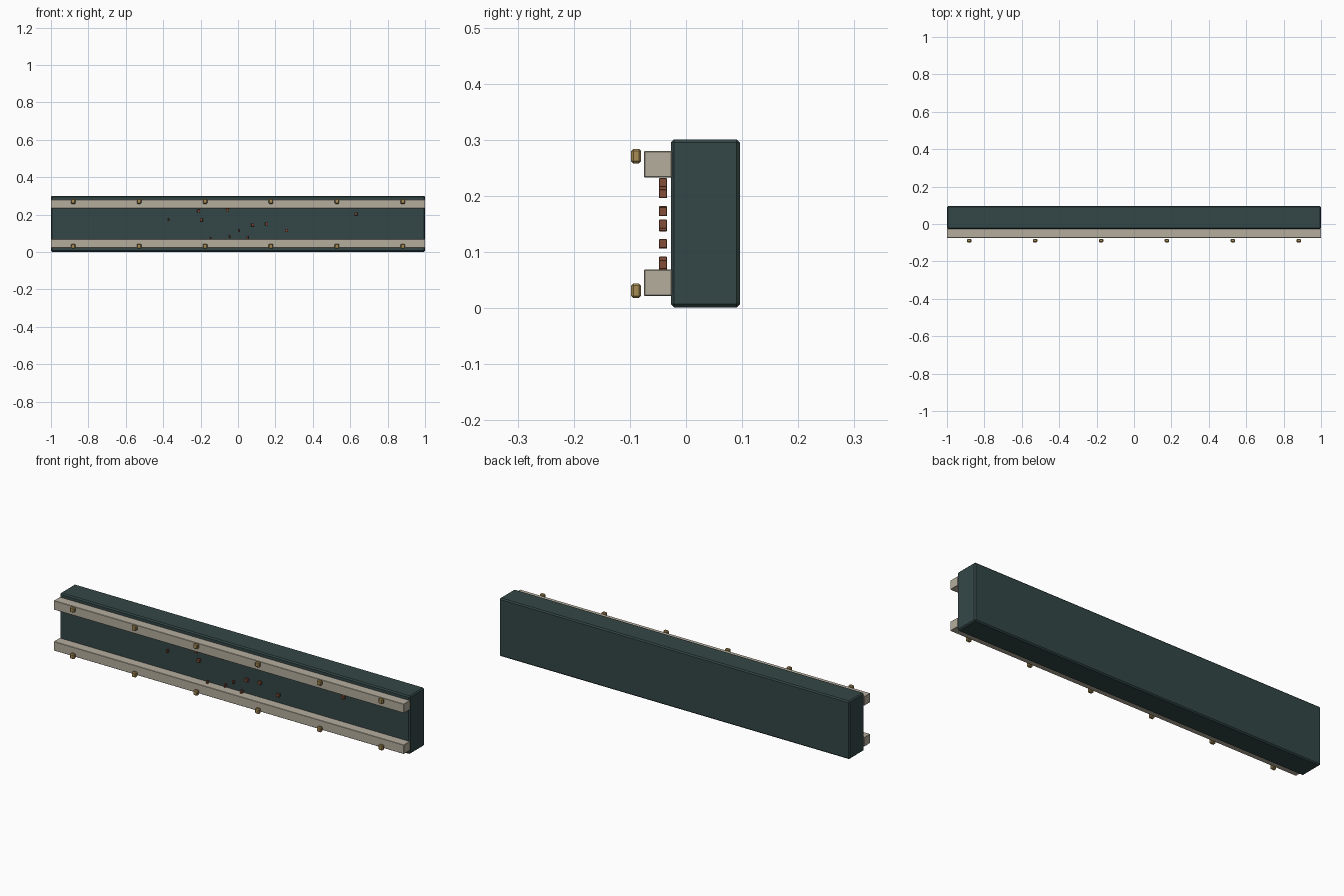
import bpy
import bmesh

if "Cube" in bpy.data.objects:
    bpy.data.objects.remove(bpy.data.objects["Cube"])


def material(name, rgb):
    m = bpy.data.materials.new(name)
    m.diffuse_color = (*rgb, 1)
    m.use_nodes = True
    m.node_tree.nodes["Principled BSDF"].inputs["Base Color"].default_value = m.diffuse_color
    return m


TEAL = material("dark_teal", (0.034, 0.062, 0.062))
CREAM = material("weathered_cream", (0.46, 0.42, 0.34))
BRASS = material("brass", (0.38, 0.26, 0.09))
RUST = material("rust", (0.23, 0.075, 0.04))


def box(name, center, size, mat, bevel=0.0):
    """Box with chamfered edges."""
    bm = bmesh.new()
    bmesh.ops.create_cube(bm, size=1)
    bmesh.ops.scale(bm, vec=size, verts=bm.verts)
    if bevel:
        bmesh.ops.bevel(bm, geom=bm.edges[:], offset=bevel, segments=1,
                        affect='EDGES')
    mesh = bpy.data.meshes.new(name)
    bm.to_mesh(mesh)
    bm.free()
    mesh.materials.append(mat)
    obj = bpy.data.objects.new(name, mesh)
    obj.location = center
    bpy.context.collection.objects.link(obj)
    return obj


MID = 0.151

# Main beam
box("beam", (0, 0.0345, MID), (2.0, 0.123, 0.300), TEAL, 0.006)

# Rails along the front, each with a row of bolts
for side, label in ((-1, "lower"), (1, "upper")):
    box(label + "_rail", (0, -0.050, MID + side * 0.1055),
        (2.0, 0.050, 0.047), CREAM, 0.0015)
    for i in range(6):
        box(f"{label}_bolt_{i + 1}",
            (-0.881 + i * 0.3524, -0.089, MID + side * 0.120),
            (0.024, 0.018, 0.026), BRASS, 0.004)

# Rust chips scattered between the rails: x, z, width
chips = [(-0.21, 0.219, 0.016), (-0.056, 0.224, 0.016), (-0.196, 0.172, 0.016),
         (0.078, 0.145, 0.016), (0.153, 0.150, 0.016), (0.259, 0.115, 0.016),
         (0.630, 0.204, 0.016), (-0.374, 0.174, 0.008), (0.003, 0.114, 0.008),
         (-0.043, 0.084, 0.008), (0.050, 0.078, 0.010), (-0.145, 0.073, 0.008)]
for i, (x, z, w) in enumerate(chips):
    box(f"rust_chip_{i + 1}", (x, -0.041, z), (w, 0.014, 0.016), RUST, 0.001)
